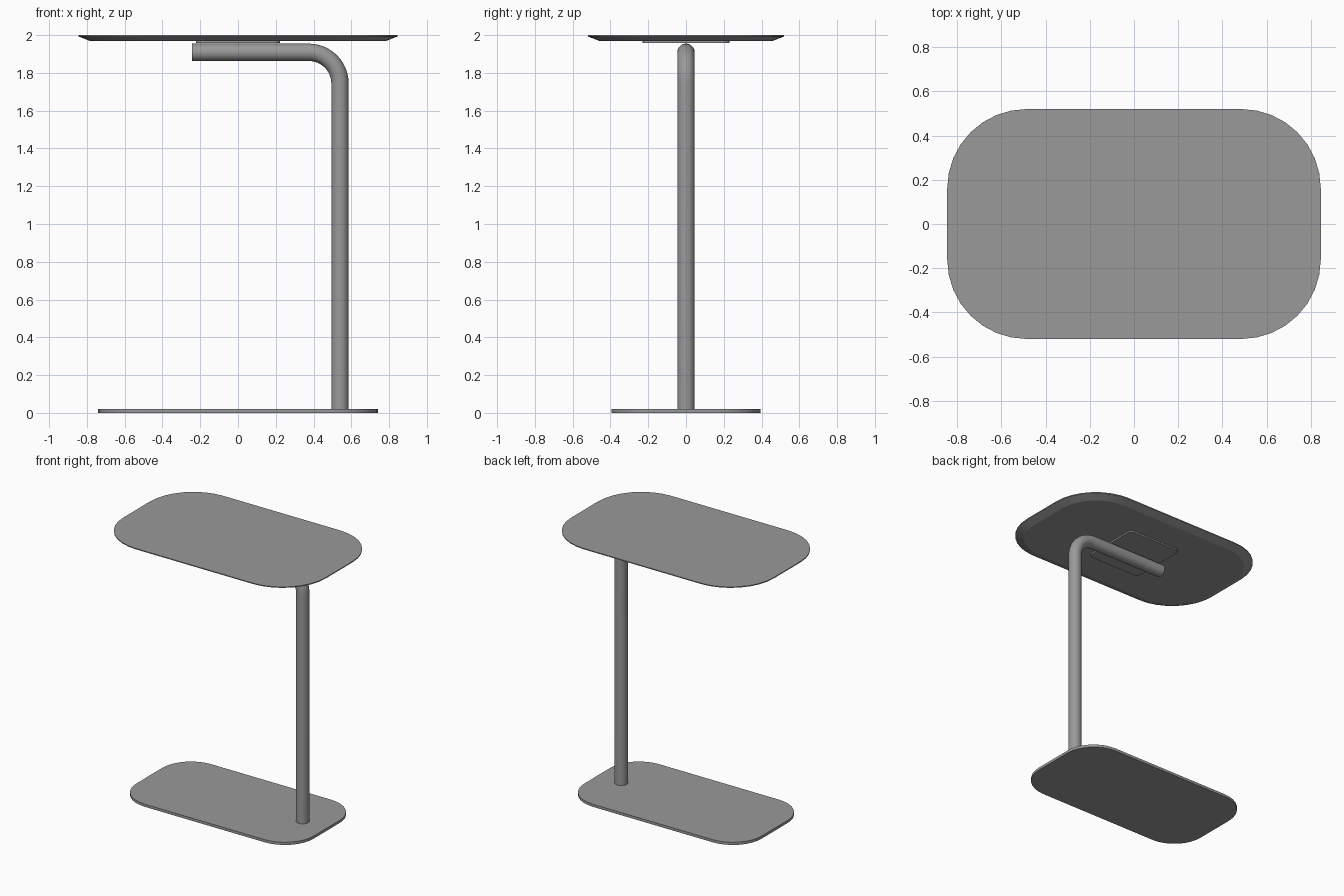
import bpy, bmesh
from math import sin, cos, pi

if "Cube" in bpy.data.objects:
    bpy.data.objects.remove(bpy.data.objects["Cube"])

# Dark grey finish shared by all parts
dark = bpy.data.materials.new("dark_grey")
dark.diffuse_color = (0.32, 0.32, 0.32, 1)
dark.use_nodes = True
dark.node_tree.nodes["Principled BSDF"].inputs["Base Color"].default_value = dark.diffuse_color


def outline(hx, hy, r, seg=8):
    """Rounded rectangle outline, counter-clockwise."""
    pts = []
    for k, (sx, sy) in enumerate([(1, 1), (-1, 1), (-1, -1), (1, -1)]):
        for i in range(seg + 1):
            a = (k + i / seg) * pi / 2
            pts.append((sx * (hx - r) + r * cos(a), sy * (hy - r) + r * sin(a)))
    return pts


def loft(name, rings):
    """Skin a stack of equal-length point rings and cap both ends."""
    bm = bmesh.new()
    loops = [[bm.verts.new(p) for p in ring] for ring in rings]
    n = len(loops[0])
    for a, b in zip(loops, loops[1:]):
        for i in range(n):
            j = (i + 1) % n
            bm.faces.new((a[i], a[j], b[j], b[i]))
    bm.faces.new(loops[0][::-1])
    bm.faces.new(loops[-1])
    bmesh.ops.recalc_face_normals(bm, faces=bm.faces)
    mesh = bpy.data.meshes.new(name)
    bm.to_mesh(mesh)
    bm.free()
    mesh.materials.append(dark)
    ob = bpy.data.objects.new(name, mesh)
    bpy.context.collection.objects.link(ob)
    bpy.ops.object.select_all(action='DESELECT')
    ob.select_set(True)
    bpy.context.view_layer.objects.active = ob
    bpy.ops.object.shade_smooth_by_angle(angle=pi / 10)
    return ob


def slab(name, layers):
    """Rounded slab from (half x, half y, corner radius, z) layers."""
    return loft(name, [[(x, y, z) for x, y in outline(hx, hy, r)]
                       for hx, hy, r, z in layers])


# Table top with a chamfered underside
slab("table_top", [(0.783, 0.458, 0.298, 1.969),
                   (0.845, 0.52, 0.36, 1.993),
                   (0.845, 0.52, 0.36, 2.0)])

# Mounting plate under the top
slab("mounting_plate", [(0.223, 0.23, 0.035, 1.958), (0.223, 0.23, 0.035, 1.97)])

# Floor base
slab("base", [(0.74, 0.395, 0.24, 0.0), (0.74, 0.395, 0.24, 0.02)])

# Bent tube: upright, quarter bend, horizontal arm
R, BEND, POST_X, ARM_Z = 0.046, 0.165, 0.54, 1.909
path = [(POST_X, 0.015, 0.0)]
for i in range(13):
    a = i / 12 * pi / 2
    path.append((POST_X - BEND + BEND * cos(a), ARM_Z - BEND + BEND * sin(a), a))
path.append((-0.243, ARM_Z, pi / 2))
SIDES = 32
loft("bent_leg", [[(x + R * cos(t) * cos(a), R * sin(t), z + R * cos(t) * sin(a))
                   for t in (2 * pi * k / SIDES for k in range(SIDES))]
                  for x, z, a in path])
